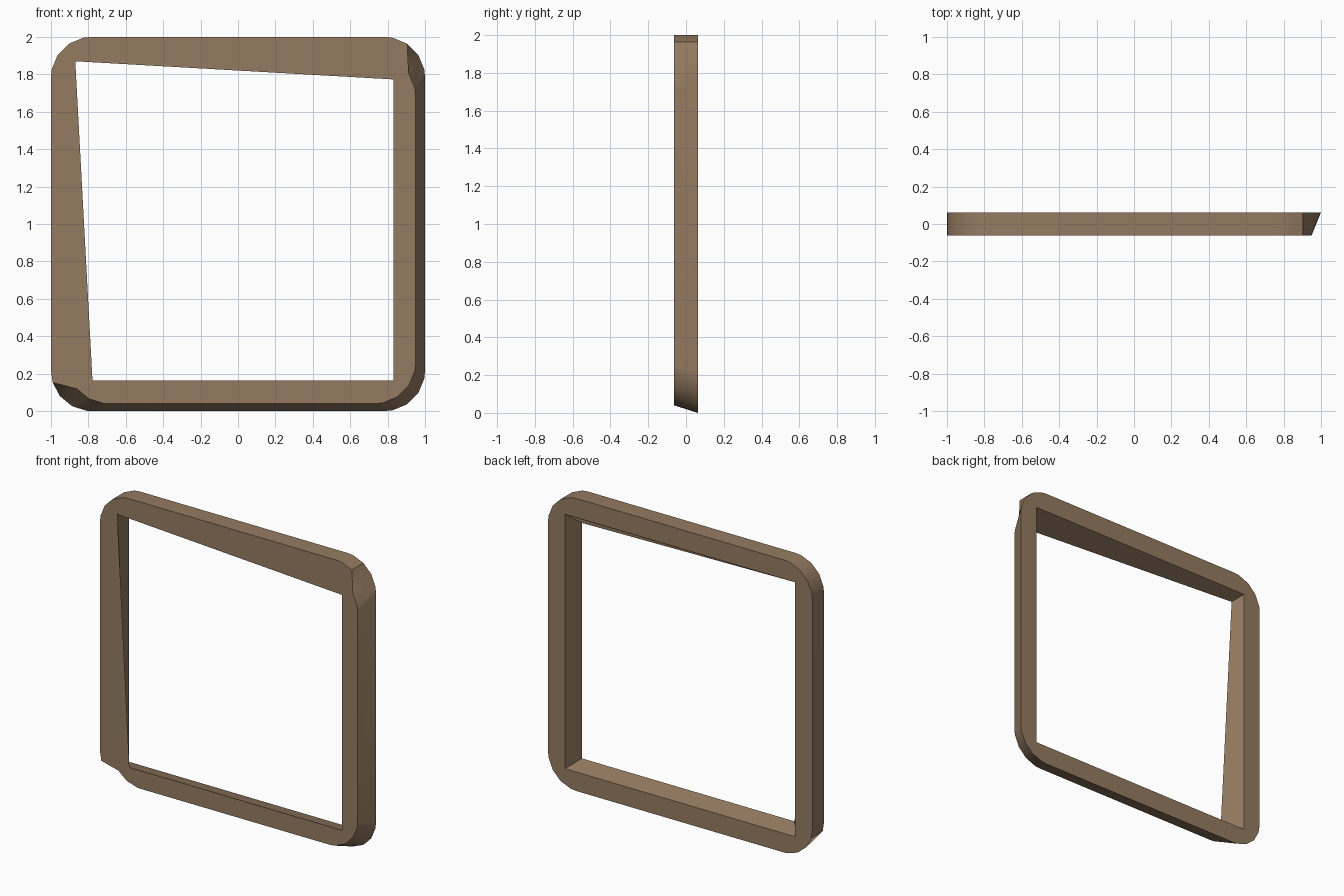
import bpy, bmesh
from math import radians, sin, cos
from mathutils import Vector

if "Cube" in bpy.data.objects:
    bpy.data.objects.remove(bpy.data.objects["Cube"])

HALF_DEPTH = 0.0625
R = 0.215                      # outer corner radius
HOLE = 0.87                    # half size of the rear opening

# Displacement (x, z) of the front rim at each corner: top left is unmoved,
# the others are pulled inwards, giving the warped bevel.
SHIFT = {"tr": (-0.051, -0.10), "br": (-0.051, 0.04), "bl": (0.09, 0.04)}

# Outer outline, clockwise from the top left: (rear point, front point) pairs
ANGLES = [0, 11.25, 33.75, 56.25, 78.75, 90]
ANGLES_BL = [0, 6, 28.5, 51, 73, 90]
corners = [("tl", -1, 1, 180), ("tr", 1, 1, 90), ("br", 1, -1, 0), ("bl", -1, -1, -90)]
outer = []
for name, sx, sz, start in corners:
    for i, a in enumerate(ANGLES_BL if name == "bl" else ANGLES):
        t = radians(start - a)
        x = sx * (1 - R) + R * cos(t)
        z = 1 + sz * (1 - R) + R * sin(t)
        # the rim steps inwards halfway round the top right corner,
        # and back out near the end of the bottom left corner
        moved = (name == "br" or (name == "tr" and i > 2) or (name == "bl" and i < 4))
        dx, dz = SHIFT[name] if moved else (0, 0)
        outer.append(((x, z), (x + dx, z + dz)))

# Opening: square at the rear, skewed at the front
inner = [((-HOLE, 1 + HOLE), (-HOLE, 1 + HOLE)),
         ((HOLE, 1 + HOLE), (0.832, 1.773)),
         ((HOLE, 1 - HOLE), (0.832, 0.163)),
         ((-HOLE, 1 - HOLE), (-0.778, 0.163))]

bm = bmesh.new()


def add_wall(pairs):
    """Make the strip of faces joining the rear and front outlines."""
    back = [bm.verts.new((p[0], HALF_DEPTH, p[1])) for p, _ in pairs]
    front = [bm.verts.new((p[0], -HALF_DEPTH, p[1])) for _, p in pairs]
    n = len(pairs)
    for i in range(n):
        j = (i + 1) % n
        bm.faces.new((back[i], back[j], front[j], front[i]))
    return [[bm.edges.get((ring[i], ring[(i + 1) % n])) for i in range(n)]
            for ring in (back, front)]


outer_back, outer_front = add_wall(outer)
inner_back, inner_front = add_wall(inner)

# Flat front and rear faces between outline and opening
for edges, ny in ((outer_back + inner_back, 1), (outer_front + inner_front, -1)):
    bmesh.ops.triangle_fill(bm, edges=edges, use_beauty=True, normal=Vector((0, ny, 0)))
bmesh.ops.recalc_face_normals(bm, faces=bm.faces[:])

mesh = bpy.data.meshes.new("window_frame")
bm.to_mesh(mesh)
bm.free()
frame = bpy.data.objects.new("window_frame", mesh)
bpy.context.collection.objects.link(frame)

wood = bpy.data.materials.new("brown wood")
wood.diffuse_color = (0.30, 0.20, 0.12, 1)
wood.use_nodes = True
wood.node_tree.nodes["Principled BSDF"].inputs["Base Color"].default_value = wood.diffuse_color
mesh.materials.append(wood)

bpy.context.view_layer.objects.active = frame
frame.select_set(True)
bpy.ops.object.shade_smooth_by_angle(angle=radians(30))
